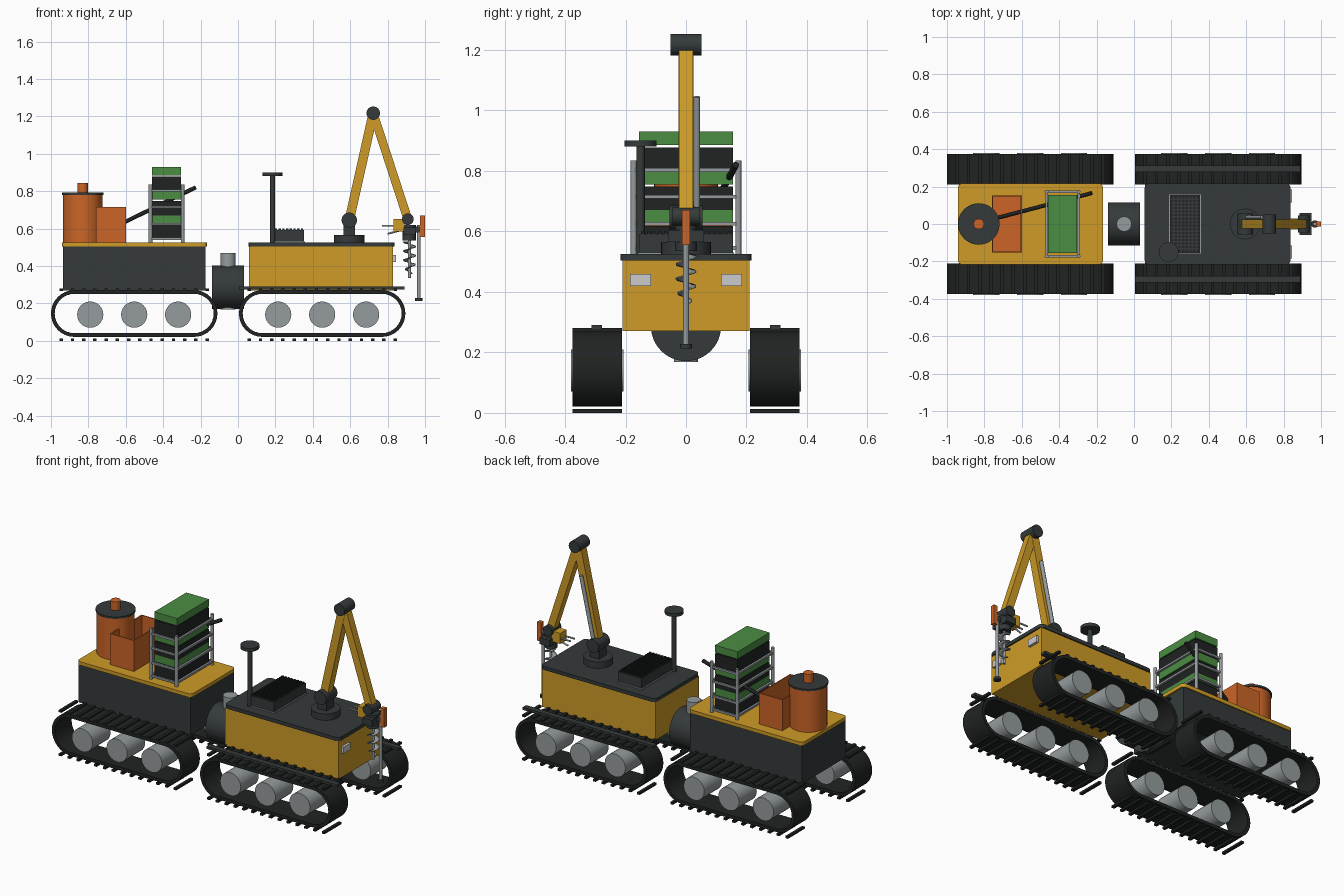
import bpy, bmesh, math
from mathutils import Vector, Matrix

if "Cube" in bpy.data.objects:
    bpy.data.objects.remove(bpy.data.objects["Cube"])


def material(name, rgb):
    m = bpy.data.materials.new(name)
    m.diffuse_color = (*rgb, 1)
    m.use_nodes = True
    m.node_tree.nodes["Principled BSDF"].inputs["Base Color"].default_value = m.diffuse_color
    return m


YELLOW = material("yellow_paint", (0.62, 0.33, 0.02))
DARK = material("dark_metal", (0.035, 0.042, 0.042))
RUBBER = material("black_rubber", (0.015, 0.017, 0.017))
GREEN = material("green_paint", (0.07, 0.27, 0.055))
ORANGE = material("orange_paint", (0.6, 0.13, 0.02))
STEEL = material("steel", (0.3, 0.33, 0.34))
LAMP = material("lamp", (0.65, 0.67, 0.65))


def finish(name, bm, mat, smooth=False):
    bmesh.ops.recalc_face_normals(bm, faces=bm.faces)
    me = bpy.data.meshes.new(name)
    bm.to_mesh(me)
    bm.free()
    me.materials.append(mat)
    ob = bpy.data.objects.new(name, me)
    bpy.context.collection.objects.link(ob)
    if smooth:
        bpy.context.view_layer.objects.active = ob
        bpy.ops.object.select_all(action='DESELECT')
        ob.select_set(True)
        bpy.ops.object.shade_smooth_by_angle(angle=math.radians(35))
    return ob


def add_box(bm, lo, hi):
    lo, hi = Vector(lo), Vector(hi)
    mat = Matrix.Translation((lo + hi) / 2) @ Matrix.Diagonal((*(hi - lo), 1))
    return bmesh.ops.create_cube(bm, size=1, matrix=mat)


def boxes(name, spans, mat):
    bm = bmesh.new()
    for lo, hi in spans:
        add_box(bm, lo, hi)
    return finish(name, bm, mat)


def box(name, lo, hi, mat, corner=0):
    bm = bmesh.new()
    add_box(bm, lo, hi)
    if corner:
        upright = [e for e in bm.edges if abs(e.verts[0].co.z - e.verts[1].co.z) > 1e-4]
        bmesh.ops.bevel(bm, geom=upright, offset=corner, segments=4, profile=0.5, affect='EDGES')
    return finish(name, bm, mat, bool(corner))


def along(p, q):
    p, q = Vector(p), Vector(q)
    return Matrix.Translation((p + q) / 2) @ (q - p).to_track_quat('Z', 'Y').to_matrix().to_4x4(), (q - p).length


def rod(name, p, q, r, mat, sides=32):
    bm = bmesh.new()
    m, length = along(p, q)
    bmesh.ops.create_cone(bm, cap_ends=True, segments=sides, radius1=r, radius2=r, depth=length, matrix=m)
    return finish(name, bm, mat, True)


def beam(name, p, q, w, mat):
    bm = bmesh.new()
    m, length = along(p, q)
    bmesh.ops.create_cube(bm, size=1, matrix=m @ Matrix.Diagonal((w, w, length, 1)))
    return finish(name, bm, mat)


def track(name, cx, y0, y1):
    # hollow stadium-shaped belt
    zc, ro, t, half = 0.146, 0.125, 0.02, 0.445
    s = half - ro
    bm = bmesh.new()
    rings = []
    for r, y in ((ro, y0), (ro, y1), (ro - t, y1), (ro - t, y0)):
        ring = []
        for side in (1, -1):
            for i in range(17):
                a = math.pi * (i / 16 - 0.5) + (0 if side == 1 else math.pi)
                ring.append(bm.verts.new((cx + side * s + r * math.cos(a), y, zc + r * math.sin(a))))
        rings.append(ring)
    n = len(rings[0])
    for k in range(4):
        a, b = rings[k], rings[(k + 1) % 4]
        for i in range(n):
            j = (i + 1) % n
            bm.faces.new((a[i], a[j], b[j], b[i]))
    finish(name + "_belt", bm, RUBBER, True)
    # grouser bars, top and bottom
    bars = []
    for i in range(14):
        x = cx - 0.39 + 0.06 * i
        for z in (0.0, 0.267):
            bars.append(((x - 0.009, y0, z), (x + 0.009, y1, z + 0.013)))
    boxes(name + "_grousers", bars, RUBBER)
    # road wheels
    for i in (-1, 0, 1):
        x = cx + 0.235 * i
        rod(name + "_wheel", (x, y0 - 0.005, 0.14), (x, y1 + 0.005, 0.14), 0.07, STEEL)


for label, cx in (("rear", -0.555), ("front", 0.45)):
    track(label + "_right_track", cx, -0.375, -0.212)
    track(label + "_left_track", cx, 0.212, 0.375)

# hulls and decks
box("rear_hull", (-0.935, -0.21, 0.27), (-0.175, 0.21, 0.505), DARK)
box("rear_deck", (-0.942, -0.217, 0.503), (-0.165, 0.217, 0.525), YELLOW, 0.025)
box("front_hull", (0.06, -0.21, 0.27), (0.83, 0.21, 0.505), YELLOW)
box("front_deck", (0.057, -0.217, 0.503), (0.837, 0.217, 0.525), DARK, 0.025)
for s in (-1, 1):
    box("track_rail", (0.005, s * 0.295 - 0.017, 0.274), (0.89, s * 0.295 + 0.017, 0.29), DARK)
    box("headlight", (0.825, s * 0.15 - 0.035, 0.42), (0.845, s * 0.15 + 0.035, 0.46), LAMP)

# articulated coupling
rod("coupling_drum", (-0.14, 0, 0.287), (0.033, 0, 0.287), 0.116, DARK, 48)
rod("coupling_pin", (-0.053, 0, 0.168), (-0.053, 0, 0.47), 0.04, STEEL)

# barrel and open bin
rod("barrel", (-0.83, 0, 0.525), (-0.83, 0, 0.78), 0.105, ORANGE, 48)
rod("barrel_lid", (-0.83, 0, 0.78), (-0.83, 0, 0.792), 0.111, DARK, 48)
rod("barrel_cap", (-0.83, 0, 0.792), (-0.83, 0, 0.845), 0.028, ORANGE)
x0, x1, y0, y1, z0, z1, t = -0.76, -0.60, -0.152, 0.152, 0.525, 0.715, 0.006
boxes("bin", [((x0, y0, z0), (x1, y1, z0 + t)),
              ((x0, y0, z0), (x0 + t, y1, z1)), ((x1 - t, y0, z0), (x1, y1, z1)),
              ((x0, y0, z0), (x1, y0 + t, z1)), ((x0, y1 - t, z0), (x1, y1, z1))], ORANGE)
rod("hose", (-0.73, 0.033, 0.574), (-0.227, 0.165, 0.82), 0.011, RUBBER, 16)

# crate rack
RX, RXH, RY = -0.382, 0.086, 0.173
for sx in (-1, 1):
    for sy in (-1, 1):
        x, y = RX + sx * RXH, sy * RY
        rod("rack_post", (x, y, 0.525), (x, y, 0.835), 0.01, STEEL, 16)
for z in (0.545, 0.625, 0.715, 0.803):
    for s in (-1, 1):
        beam("rack_rail", (RX - RXH, s * RY, z), (RX + RXH, s * RY, z), 0.012, STEEL)
        beam("rack_rail", (RX + s * RXH, -RY, z), (RX + s * RXH, RY, z), 0.012, STEEL)
for i in range(3):
    z = 0.54 + 0.13 * i
    box("crate", (RX - 0.077, -0.155, z), (RX + 0.077, 0.155, z + 0.078), RUBBER)
    box("crate_lid", (RX - 0.077, -0.155, z + 0.085), (RX + 0.077, 0.155, z + 0.13), GREEN)

# sensor mast
rod("mast", (0.185, -0.15, 0.525), (0.185, -0.15, 0.885), 0.014, DARK, 20)
rod("mast_head", (0.185, -0.15, 0.88), (0.185, -0.15, 0.9), 0.053, DARK)

# vent box with studded grille
box("vent_base", (0.187, -0.158, 0.525), (0.358, 0.158, 0.531), STEEL)
box("vent_box", (0.193, -0.155, 0.528), (0.352, 0.155, 0.592), DARK)
studs = []
for i in range(8):
    for j in range(16):
        x, y = 0.203 + i * 0.0199, -0.1425 + j * 0.019
        studs.append(((x - 0.006, y - 0.006, 0.59), (x + 0.006, y + 0.006, 0.6)))
boxes("vent_grille", studs, RUBBER)

# boom arm
S, E, W = (0.595, 0, 0.645), (0.723, 0, 1.217), (0.908, 0, 0.65)
rod("arm_turntable", (0.595, 0, 0.525), (0.595, 0, 0.565), 0.082, DARK, 40)
box("arm_pedestal", (0.565, -0.035, 0.565), (0.625, 0.035, 0.645), DARK)
for name, c, r, w in (("shoulder", S, 0.041, 0.055), ("elbow", E, 0.036, 0.052), ("wrist", W, 0.031, 0.045)):
    rod(name + "_joint", (c[0], -w, c[2]), (c[0], w, c[2]), r, DARK)
beam("lower_boom", S, E, 0.05, YELLOW)
beam("upper_boom", E, W, 0.046, YELLOW)
rod("boom_piston", (0.605, 0.036, 0.68), (0.686, 0.036, 1.045), 0.011, STEEL, 20)

# tool head with gripper, auger and probe
rod("tool_turret", (0.915, 0, 0.535), (0.915, 0, 0.62), 0.036, DARK)
box("tool_crossbar", (0.885, -0.06, 0.565), (0.95, 0.06, 0.605), DARK)
box("gripper_body", (0.832, -0.03, 0.585), (0.89, 0.03, 0.65), YELLOW)
for s in (-1, 1):
    rod("gripper_finger", (0.77, s * 0.02, 0.615), (0.835, s * 0.02, 0.615), 0.005, STEEL, 12)
rod("gripper_thumb", (0.8, 0, 0.572), (0.885, 0, 0.595), 0.005, STEEL, 12)
rod("auger_shaft", (0.917, 0, 0.335), (0.917, 0, 0.55), 0.008, STEEL, 16)
bm = bmesh.new()
prev = None
for i in range(73):
    a, z = i / 72 * 7 * math.pi, 0.36 + 0.17 * i / 72
    R = 0.034 * min(1, 0.45 + i / 40)
    cur = [bm.verts.new((0.917 + r * math.cos(a), r * math.sin(a), z)) for r in (0.006, R)]
    if prev:
        bm.faces.new((prev[0], prev[1], cur[1], cur[0]))
    prev = cur
flight = finish("auger_flight", bm, STEEL, True)
flight.modifiers.new("thickness", 'SOLIDIFY').thickness = 0.004
box("probe_bracket", (0.94, -0.012, 0.58), (0.975, 0.012, 0.61), DARK)
box("probe_motor", (0.974, -0.013, 0.555), (1.0, 0.013, 0.67), ORANGE)
rod("probe_rod", (0.967, 0, 0.22), (0.967, 0, 0.62), 0.01, STEEL, 16)
rod("probe_foot", (0.967, 0, 0.213), (0.967, 0, 0.228), 0.02, DARK, 20)
